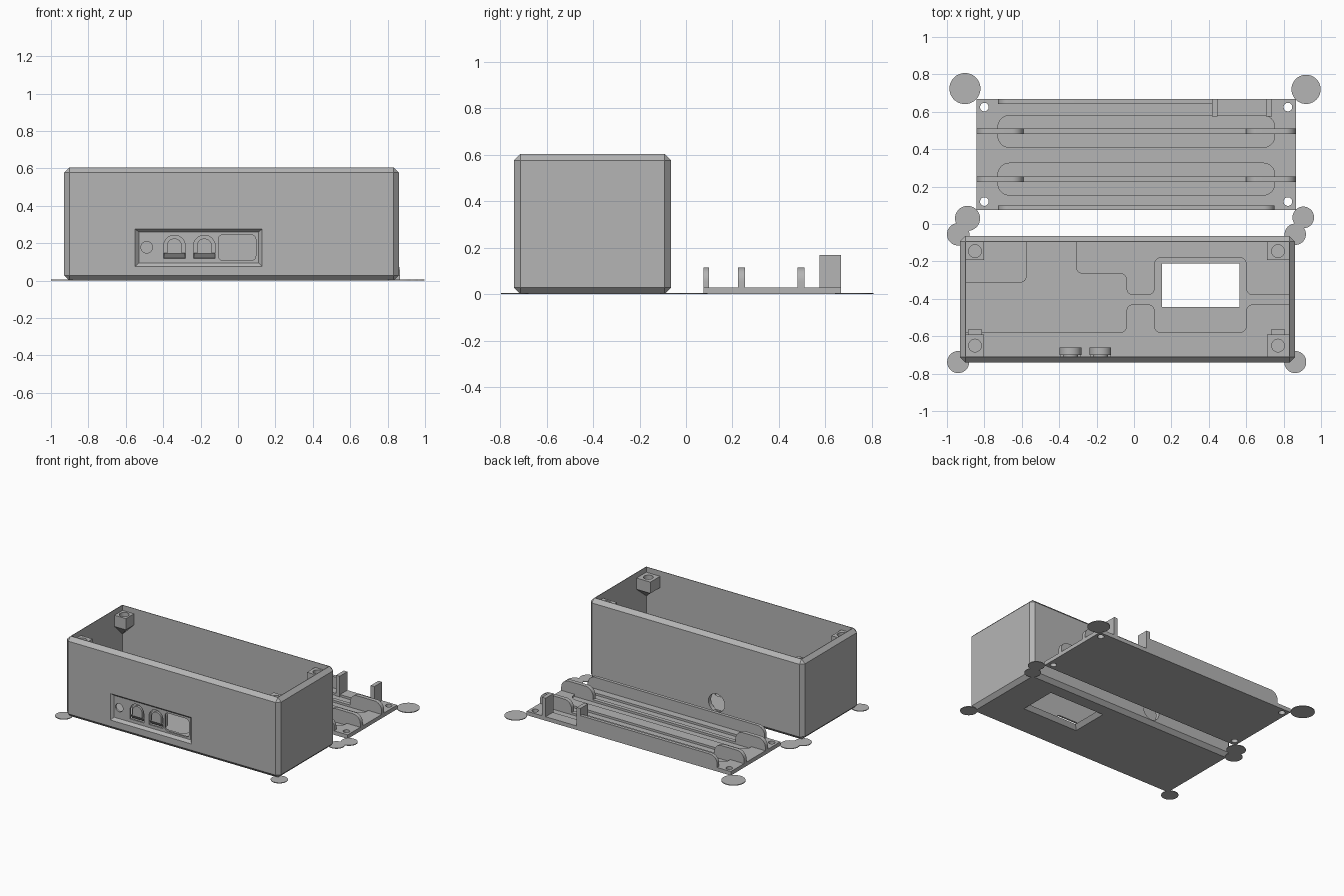
import bpy
import bmesh
import math
from mathutils import Vector

old = bpy.data.objects.get("Cube")
if old:
    bpy.data.objects.remove(old, do_unlink=True)

grey = bpy.data.materials.new("plain_grey")
grey.use_nodes = True
COLOUR = (0.46, 0.46, 0.46, 1)
grey.diffuse_color = COLOUR
grey.node_tree.nodes["Principled BSDF"].inputs["Base Color"].default_value = COLOUR


def rect(x0, x1, y0, y1, grow=0):
    return [(x0 - grow, y0 - grow), (x1 + grow, y0 - grow),
            (x1 + grow, y1 + grow), (x0 - grow, y1 + grow)]


def circle(x, y, r, n=40):
    return [(x + r * math.cos(math.tau * i / n), y + r * math.sin(math.tau * i / n)) for i in range(n)]


def fillet(points, radii, steps=8):
    """Round the square corners of an outline; radii is one value or one per corner."""
    n, out = len(points), []
    if not isinstance(radii, (list, tuple)):
        radii = [radii] * n
    for i, r in enumerate(radii):
        p = Vector(points[i])
        if not r:
            out.append(p)
            continue
        u = (Vector(points[i - 1]) - p).normalized()
        v = (Vector(points[(i + 1) % n]) - p).normalized()
        for k in range(steps + 1):
            t = math.pi / 2 * k / steps
            out.append(p + r * (u * (1 - math.sin(t)) + v * (1 - math.cos(t))))
    return out


def finish(name, bm):
    bmesh.ops.recalc_face_normals(bm, faces=bm.faces[:])
    mesh = bpy.data.meshes.new(name)
    bm.to_mesh(mesh)
    bm.free()
    mesh.materials.append(grey)
    obj = bpy.data.objects.new(name, mesh)
    bpy.context.collection.objects.link(obj)
    return obj


def prism(name, points, lo, hi, axis="z", end=None):
    """Extrude an outline along an axis, or loft it to a second outline."""
    place = {"x": lambda a, b, h: (h, a, b),
             "y": lambda a, b, h: (a, h, b),
             "z": lambda a, b, h: (a, b, h)}[axis]
    bm = bmesh.new()
    low = [bm.verts.new(place(p[0], p[1], lo)) for p in points]
    high = [bm.verts.new(place(p[0], p[1], hi)) for p in (end or points)]
    bm.faces.new(low)
    bm.faces.new(high)
    for i in range(len(low)):
        bm.faces.new((low[i - 1], low[i], high[i], high[i - 1]))
    return finish(name, bm)


def cut(obj, *args, **kw):
    cutter = prism("cutter", *args, **kw)
    cutter.hide_render = True
    mod = obj.modifiers.new("cut", "BOOLEAN")
    mod.operation, mod.solver, mod.object = "DIFFERENCE", "EXACT", cutter
    bpy.context.view_layer.objects.active = obj
    bpy.ops.object.modifier_apply(modifier=mod.name)
    bpy.data.objects.remove(cutter, do_unlink=True)


# Case shell: chamfered block, hollowed from above
X0, X1, Y0, Y1, TOP = -0.93, 0.86, -0.74, -0.065, 0.605
WALL, PLATE = 0.032, 0.03
IX0, IX1, IY0, IY1 = X0 + WALL, X1 - WALL, Y0 + WALL, Y1 - WALL
case = prism("case_shell", rect(X0, X1, Y0, Y1), 0, TOP)
bm = bmesh.new()
bm.from_mesh(case.data)
bmesh.ops.bevel(bm, geom=bm.edges[:], offset=0.028, segments=1, affect="EDGES")
bm.to_mesh(case.data)
bm.free()
cut(case, rect(IX0, IX1, IY0, IY1), PLATE, 1)

# Floor window, flared towards the underside
WINDOW = (0.155, 0.56, -0.44, -0.215)
cut(case, rect(*WINDOW, grow=0.035), -0.005, 0.035, end=rect(*WINDOW))

# Cable hole in the back wall
cut(case, circle(-0.21, 0.1, 0.068), -0.15, 0, "y")

# Sunken front panel with bevelled rim, round hole and socket opening
PANEL = -0.722
cut(case, rect(-0.555, 0.135, 0.07, 0.28), Y0 - 0.005, PANEL, "y",
    end=rect(-0.53, 0.11, 0.095, 0.26))
cut(case, circle(-0.488, 0.178, 0.031), -0.8, -0.65, "y")
cut(case, fillet(rect(-0.105, 0.095, 0.107, 0.245), 0.025), -0.8, -0.65, "y")


def arch(x, half, z0, z1):
    return fillet(rect(x - half, x + half, z0, z1), [0, 0, half * 0.99, half * 0.99])


# Two arched buttons with a boss behind each one
for side, x in (("right", -0.34), ("left", -0.18)):
    cut(case, arch(x, 0.058, 0.118, 0.242), -0.8, -0.68, "y")
    prism(side + "_button_boss", arch(x, 0.058, 0.118, 0.242), -0.7, -0.66, "y")
    prism(side + "_button", arch(x, 0.04, 0.146, 0.225), -0.718, -0.699, "y")
    prism(side + "_button_slope", [(-0.718, 0.147), (-0.699, 0.147), (-0.699, 0.12)],
          x - 0.056, x + 0.056, "x")

# Raised pads on the case floor
PADS = {
    "corner_pad": ([(-0.91, -0.312), (-0.575, -0.312), (-0.575, -0.08), (-0.91, -0.08)],
                   [0, 0.03, 0, 0]),
    "rear_pad": ([(-0.31, -0.08), (-0.31, -0.265), (-0.04, -0.265), (-0.04, -0.38),
                  (0.11, -0.38), (0.11, -0.18), (0.6, -0.18), (0.6, -0.38),
                  (0.84, -0.38), (0.84, -0.08)], [0] + [0.035] * 7 + [0, 0]),
    "front_pad": ([(-0.91, -0.72), (0.84, -0.72), (0.84, -0.43), (0.6, -0.43),
                   (0.6, -0.58), (0.11, -0.58), (0.11, -0.43), (-0.04, -0.43),
                   (-0.04, -0.58), (-0.91, -0.58)], [0, 0, 0] + [0.035] * 6 + [0]),
}
for name, (outline, radii) in PADS.items():
    prism(name, fillet(outline, radii), 0.02, PLATE + 0.012)

# Screw posts in the case corners, tapering into the walls
for sx, cx, px in (("right", IX0, -0.85), ("left", IX1, 0.77)):
    for sy, cy, py in (("front", IY0, -0.65), ("back", IY1, -0.145)):
        name = f"{sy}_{sx}_screw_post"
        xs, ys = sorted((cx, 2 * px - cx)), sorted((cy, 2 * py - cy))
        tip = [(cx + (a - cx) * 0.04, cy + (b - cy) * 0.04) for a, b in rect(*xs, *ys)]
        post = prism(name, rect(*xs, *ys), 0.48, 0.565)
        cut(post, circle(px, py, 0.034), 0.5, 0.7)
        prism(name + "_taper", tip, 0.39, 0.48, end=rect(*xs, *ys))
    prism(sx + "_floor_stop", rect(px - 0.037, px + 0.037, -0.6, -0.565), 0.02, 0.1)

# Lid plate with screw holes and four long grooves
LX0, LX1, LY0, LY1 = -0.842, 0.865, 0.075, 0.667
lid = prism("lid_plate", rect(LX0, LX1, LY0, LY1), 0, PLATE)
for x in (-0.8, 0.823):
    for y in (0.12, 0.625):
        cut(lid, circle(x, y, 0.023), -0.1, 0.1)
G0, G1 = -0.727, 0.752
for y in (0.24, 0.495):
    for s in (-1, 1):
        a, b = y + s * 0.015, y + s * 0.085
        outline = [(G0, b), (G0, a), (G1, a), (G1, b)]
        cut(lid, fillet(outline, [0.06, 0, 0, 0.06]), 0.014, 0.1)


def lid_wall(name, x0, x1, y0, y1, r0=0.06, r1=0.06):
    prism(name, fillet(rect(x0, x1, 0.012, 0.116), [0, 0, r1, r0]), y0, y1, "y")


# Upright walls on the lid
lid_wall("lid_front_wall", G0, G1, LY0, 0.1)
lid_wall("lid_back_wall", G0, 0.43, 0.642, LY1, r1=0)
for row, y in (("front", 0.24), ("back", 0.495)):
    lid_wall(row + "_right_holder", LX0, -0.592, y - 0.015, y + 0.015)
    lid_wall(row + "_left_holder", 0.6, LX1, y - 0.015, y + 0.015)
for name, x in (("inner_clip", 0.432), ("outer_clip", 0.722)):
    prism(name, rect(x - 0.015, x + 0.015, 0.575, LY1), 0.012, 0.17)

# Thin round anchor discs at every corner
DISCS = [(-0.904, 0.724, 0.083), (0.92, 0.72, 0.078), (-0.89, 0.03, 0.067),
         (0.905, 0.035, 0.058), (-0.94, -0.055, 0.06), (0.862, -0.055, 0.057),
         (-0.94, -0.738, 0.059), (0.862, -0.738, 0.059)]
for i, (x, y, r) in enumerate(DISCS):
    prism(f"anchor_disc_{i + 1}", circle(x, y, r), 0, 0.005)

# Keep edges crisp while arcs look smooth
bpy.ops.object.select_all(action="DESELECT")
for obj in bpy.context.collection.objects:
    if obj.type == "MESH":
        obj.select_set(True)
        bpy.context.view_layer.objects.active = obj
bpy.ops.object.shade_smooth_by_angle(angle=math.radians(25))
